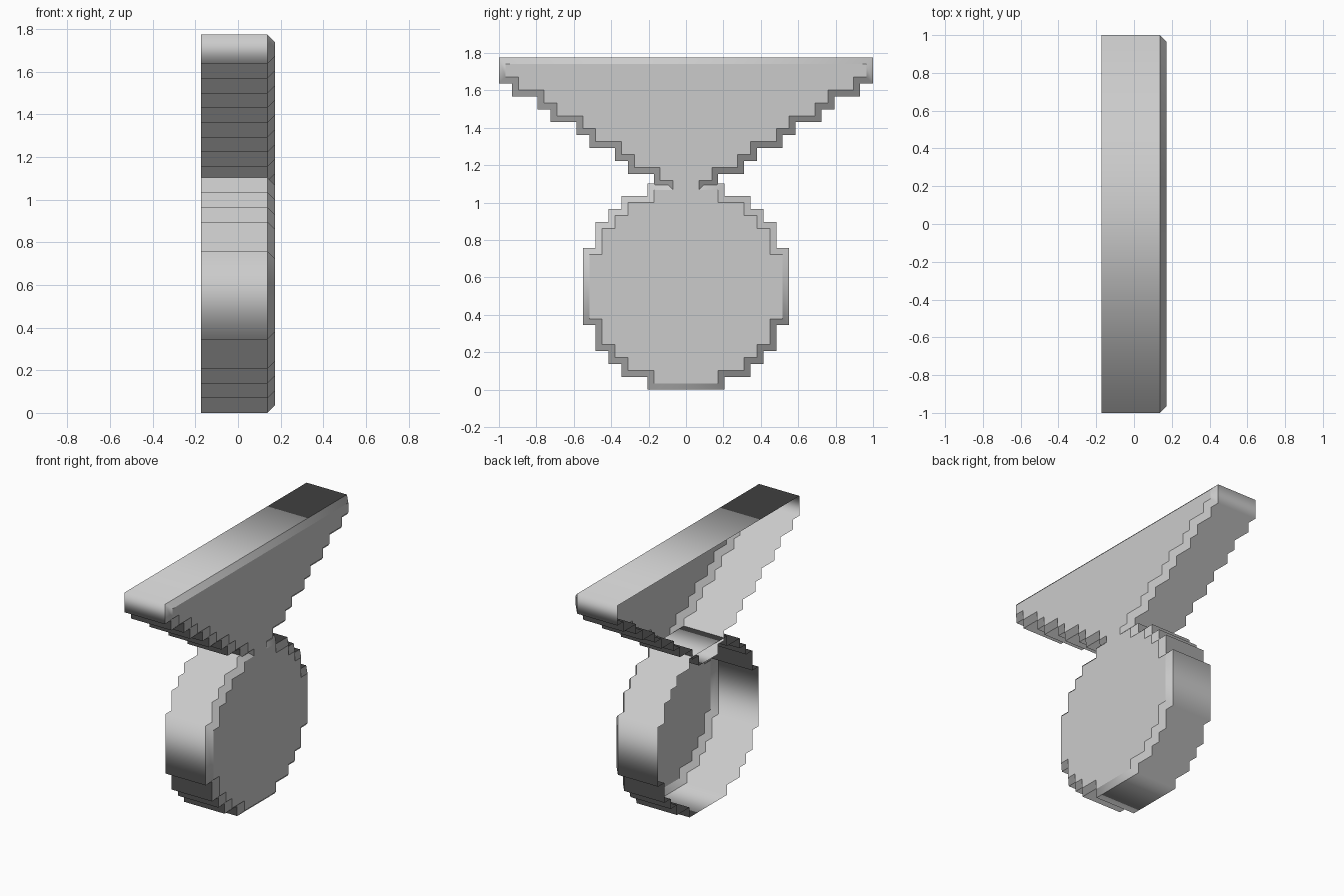
import bpy, bmesh

if "Cube" in bpy.data.objects:
    bpy.data.objects.remove(bpy.data.objects["Cube"])

V = 2 / 29          # step size
DEPTH = 2.5 * V     # half thickness along x
CHAMFER = 0.5 * V


def stepped_outline(rows, z):
    """Symmetric stair outline in y/z from (half width, row count), bottom to top."""
    right = []
    for half, count in rows:
        right.append((half * V, z))
        z += count * V
        right.append((half * V, z))
    return right + [(-y, zz) for y, zz in reversed(right)]


def inset(points, d):
    """Move every edge of a right-angled outline inwards by d."""
    def normal(a, b):
        dy, dz = b[0] - a[0], b[1] - a[1]
        length = (dy * dy + dz * dz) ** 0.5
        return dz / length, -dy / length
    out = []
    for i, p in enumerate(points):
        n1 = normal(points[i - 1], p)
        n2 = normal(p, points[(i + 1) % len(points)])
        out.append((p[0] - d * (n1[0] + n2[0]), p[1] - d * (n1[1] + n2[1])))
    return out


def open_shell(name, rows, z):
    """Shell with a chamfered +x face, left open towards -x."""
    outer = stepped_outline(rows, z)
    layers = [(-DEPTH, outer), (DEPTH - CHAMFER, outer), (DEPTH, inset(outer, CHAMFER))]
    bm = bmesh.new()
    rings = [[bm.verts.new((x, y, zz)) for y, zz in pts] for x, pts in layers]
    n = len(outer)
    for low, high in zip(rings, rings[1:]):
        for i in range(n):
            j = (i + 1) % n
            bm.faces.new((low[i], low[j], high[j], high[i])).smooth = True
    bm.faces.new(rings[-1])
    # sharp rims along the chamfer, soft corners around the outline
    for ring in rings[1:]:
        for i in range(n):
            bm.edges.get((ring[i - 1], ring[i])).smooth = False
    mesh = bpy.data.meshes.new(name)
    bm.to_mesh(mesh)
    bm.free()
    obj = bpy.data.objects.new(name, mesh)
    bpy.context.collection.objects.link(obj)
    return obj


# round disc at the bottom
open_shell("round_disc",
           [(3, 1), (5, 1), (6, 1), (7, 2), (8, 6), (7, 2), (6, 1), (5, 1), (3, 1)], 0)

# inverted triangle whose tip sinks into the disc
halves = [1.5, 2.5, 4.5, 5.5, 7.5, 8.5, 10.5, 11.5, 13.5]
open_shell("upper_triangle", [(h, 1) for h in halves] + [(14.5, 2)], 1.775 - 11 * V)
